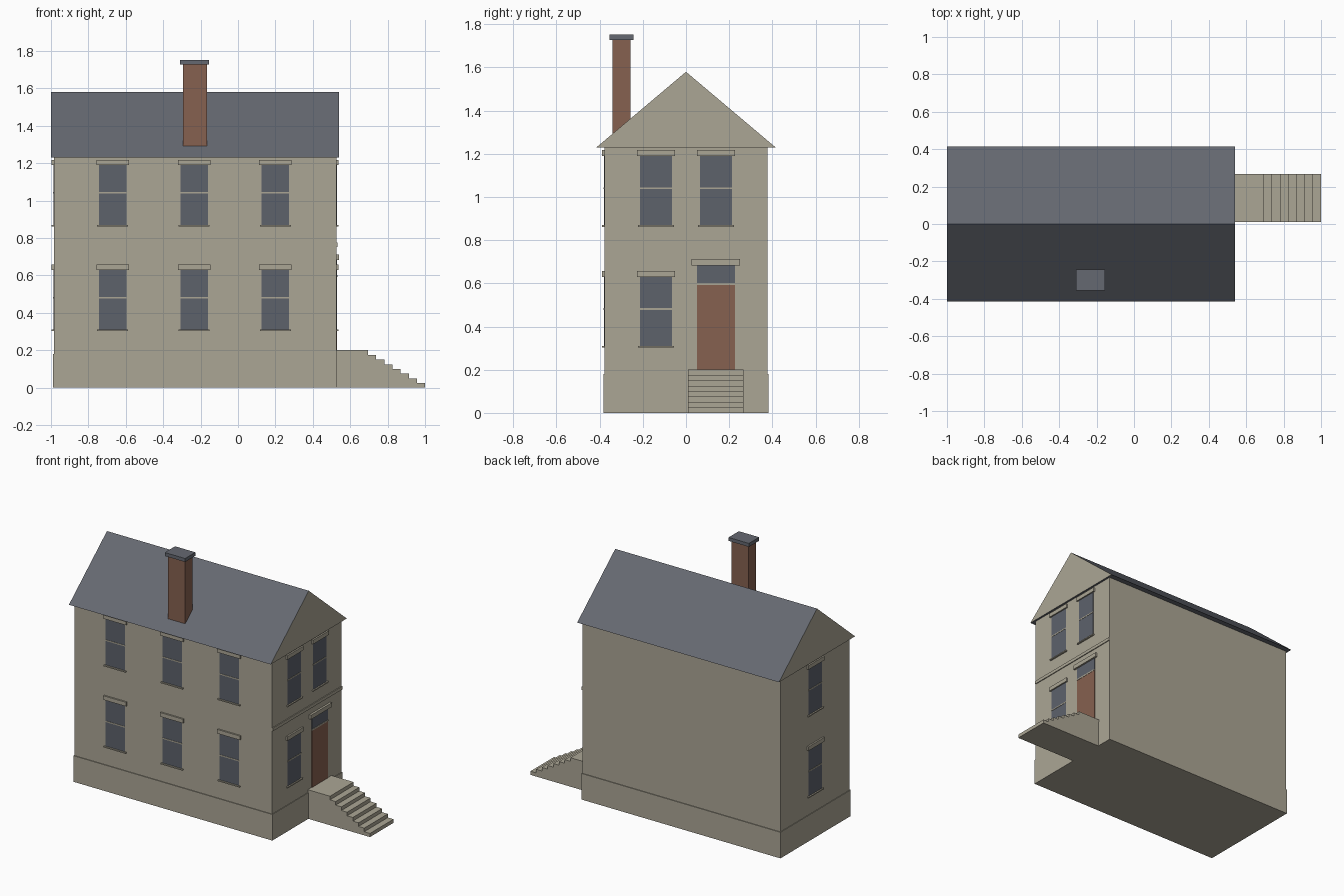
import bpy, bmesh
from mathutils import Matrix, Vector
from math import pi

if "Cube" in bpy.data.objects:
    bpy.data.objects.remove(bpy.data.objects["Cube"])


def material(name, rgb):
    m = bpy.data.materials.new(name)
    m.use_nodes = True
    colour = (*rgb, 1)
    m.diffuse_color = colour
    m.node_tree.nodes["Principled BSDF"].inputs["Base Color"].default_value = colour
    return m


STONE = material("warm_stone", (0.41, 0.38, 0.30))
SLATE = material("slate", (0.13, 0.14, 0.165))
GLASS = material("window_glass", (0.11, 0.122, 0.148))
BRICK = material("red_brown", (0.24, 0.12, 0.08))


def add_object(name, bm, *mats):
    bmesh.ops.recalc_face_normals(bm, faces=bm.faces)
    mesh = bpy.data.meshes.new(name)
    bm.to_mesh(mesh)
    bm.free()
    for m in mats:
        mesh.materials.append(m)
    ob = bpy.data.objects.new(name, mesh)
    bpy.context.collection.objects.link(ob)
    return ob


def box(name, x, y, z, mat, place=Matrix()):
    """Box from (min, max) pairs, optionally moved by a placement matrix."""
    bm = bmesh.new()
    bmesh.ops.create_cube(bm, size=1)
    for v in bm.verts:
        v.co = place @ Vector([(a + b) / 2 + c * (b - a)
                               for c, (a, b) in zip(v.co, (x, y, z))])
    return add_object(name, bm, mat)


def prism(name, profile, direction, *mats):
    """Extrude a closed profile of 3D points along a direction."""
    bm = bmesh.new()
    face = bm.faces.new([bm.verts.new(p) for p in profile])
    new = bmesh.ops.extrude_face_region(bm, geom=[face])["geom"]
    bmesh.ops.translate(bm, vec=direction,
                        verts=[g for g in new if isinstance(g, bmesh.types.BMVert)])
    return add_object(name, bm, *mats)


LEFT, RIGHT, MID = -0.985, 0.526, -0.23
SIDE = 0.378

# Main walls and plinth
box("walls", (LEFT, RIGHT), (-SIDE, SIDE), (0.0, 1.235), STONE)
box("plinth", (LEFT - 0.004, RIGHT + 0.004), (-0.383, 0.383), (0, 0.18), STONE)
box("storey_band", (RIGHT - 0.01, RIGHT + 0.006), (-SIDE, SIDE), (0.753, 0.775), STONE)

# Gabled roof: stone gable ends, slate slopes and underside
roof = prism("roof", [(-1, -0.415, 1.23), (-1, 0.415, 1.23), (-1, 0, 1.58)],
             (1.54, 0, 0), SLATE, STONE)
for p in roof.data.polygons:
    p.material_index = 1 if abs(p.normal.x) > 0.9 else 0

# Chimney
box("chimney", (-0.295, -0.165), (-0.34, -0.258), (1.25, 1.73), BRICK)
box("chimney_cap", (-0.31, -0.155), (-0.355, -0.243), (1.728, 1.752), SLATE)

# Placement on each wall: local x runs along the wall, local -y faces outward
def on_front(x):
    return Matrix.Translation((x, -SIDE, 0))


def on_entrance(y):
    return Matrix.Translation((RIGHT, y, 0)) @ Matrix.Rotation(pi / 2, 4, "Z")


def on_far_end(y):
    return Matrix.Translation((LEFT, y, 0)) @ Matrix.Rotation(-pi / 2, 4, "Z")


def window(name, place, z):
    box(name + "_glass", (-0.0735, 0.0735), (-0.002, 0.005), (z, z + 0.32), GLASS, place)
    box(name + "_rail", (-0.0735, 0.0735), (-0.004, 0.005),
        (z + 0.167, z + 0.175), STONE, place)
    box(name + "_lintel", (-0.087, 0.087), (-0.011, 0.005),
        (z + 0.32, z + 0.348), STONE, place)
    box(name + "_sill", (-0.083, 0.083), (-0.011, 0.005), (z - 0.008, z), STONE, place)


# Windows on both storeys
for storey, z in (("lower", 0.31), ("upper", 0.87)):
    for i, x in enumerate((-0.67, -0.235, 0.2)):
        window(f"{storey}_front_window_{i + 1}", on_front(x), z)
    window(f"{storey}_far_end_window", on_far_end(0), z)
    window(f"{storey}_entrance_window", on_entrance(-0.139), z)
window("window_above_door", on_entrance(0.139), 0.87)

# Front door with transom light
door = on_entrance(0.138)
box("door", (-0.088, 0.088), (-0.003, 0.005), (0.2, 0.592), BRICK, door)
box("door_rail", (-0.088, 0.088), (-0.005, 0.005), (0.592, 0.602), STONE, door)
box("transom_glass", (-0.088, 0.088), (-0.003, 0.005), (0.602, 0.683), GLASS, door)
box("door_lintel", (-0.113, 0.113), (-0.015, 0.005), (0.683, 0.712), STONE, door)

# Entrance landing and steps as one stepped profile
RISE, RUN, START = 0.025, 0.0436, 0.695
profile = [(RIGHT, 0.01, 0), (RIGHT, 0.01, 0.2)]
for i in range(8):
    x = START + i * RUN
    profile += [(x, 0.01, 0.2 - i * RISE), (x, 0.01, 0.2 - (i + 1) * RISE)]
prism("entrance_steps", profile, (0, 0.257, 0), STONE)
